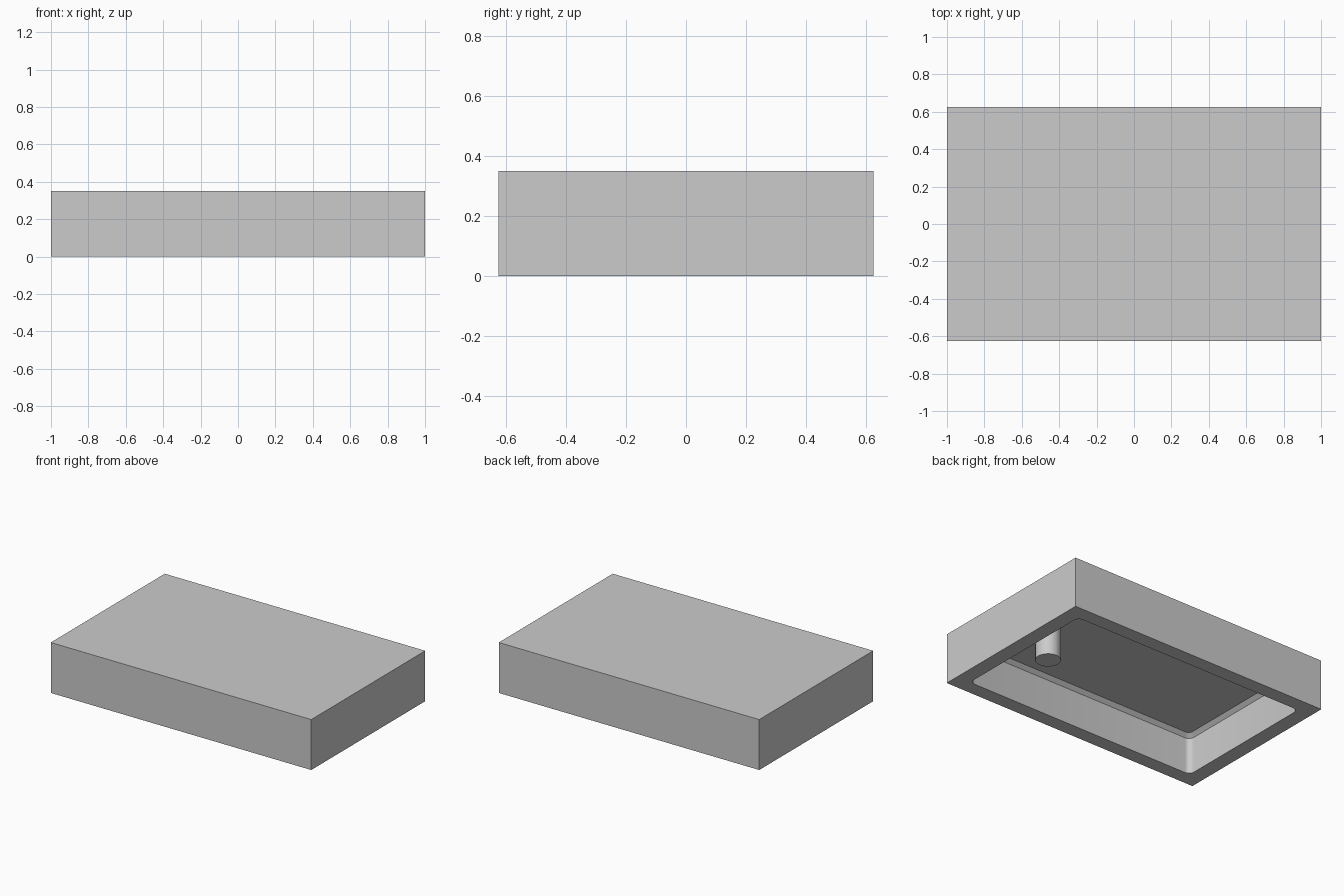
import bpy, bmesh, math

if "Cube" in bpy.data.objects:
    bpy.data.objects.remove(bpy.data.objects["Cube"])

grey = bpy.data.materials.new("plain_grey")
grey.diffuse_color = (0.6, 0.6, 0.6, 1)
grey.use_nodes = True
grey.node_tree.nodes["Principled BSDF"].inputs["Base Color"].default_value = grey.diffuse_color


def rounded_rect(hx, hy, r, z, steps=6):
    """Outline points of a rectangle with rounded corners."""
    pts = []
    for i, (sx, sy) in enumerate([(1, 1), (-1, 1), (-1, -1), (1, -1)]):
        for k in range(steps + 1):
            a = math.radians(90 * (i + k / steps))
            pts.append((sx * (hx - r) + r * math.cos(a),
                        sy * (hy - r) + r * math.sin(a), z))
    return pts


def loft(name, rings):
    """Closed solid through a stack of matching outlines."""
    bm = bmesh.new()
    loops = [[bm.verts.new(p) for p in ring] for ring in rings]
    n = len(loops[0])
    for a, b in zip(loops, loops[1:]):
        for i in range(n):
            j = (i + 1) % n
            bm.faces.new((a[i], a[j], b[j], b[i]))
    bm.faces.new(loops[0][::-1])
    bm.faces.new(loops[-1])
    bmesh.ops.recalc_face_normals(bm, faces=bm.faces[:])
    me = bpy.data.meshes.new(name)
    bm.to_mesh(me)
    bm.free()
    me.materials.append(grey)
    ob = bpy.data.objects.new(name, me)
    bpy.context.collection.objects.link(ob)
    return ob


def smooth(ob):
    bpy.ops.object.select_all(action='DESELECT')
    ob.select_set(True)
    bpy.context.view_layer.objects.active = ob
    bpy.ops.object.shade_smooth_by_angle(angle=math.radians(30))


# Outer block
rect = [(1, 0.625), (-1, 0.625), (-1, -0.625), (1, -0.625)]
shell = loft("hollow_block", [[(x, y, z) for x, y in rect] for z in (0, 0.35)])

# Cavity open at the bottom, chamfered around its ceiling
cutter = loft("cavity_cutter", [
    rounded_rect(0.895, 0.525, 0.04, -0.1),
    rounded_rect(0.895, 0.525, 0.04, 0.25),
    rounded_rect(0.87, 0.50, 0.03, 0.275)])
cutter.hide_render = True
mod = shell.modifiers.new("cavity", 'BOOLEAN')
mod.operation = 'DIFFERENCE'
mod.solver = 'EXACT'
mod.object = cutter
bpy.context.view_layer.objects.active = shell
bpy.ops.object.modifier_apply(modifier=mod.name)
bpy.data.objects.remove(cutter)
smooth(shell)

# Round peg hanging from the cavity ceiling to the base plane
circle = [(0.7 + 0.08 * math.cos(math.tau * i / 32),
           0.08 * math.sin(math.tau * i / 32)) for i in range(32)]
peg = loft("round_peg", [[(x, y, z) for x, y in circle] for z in (0, 0.275)])
smooth(peg)
